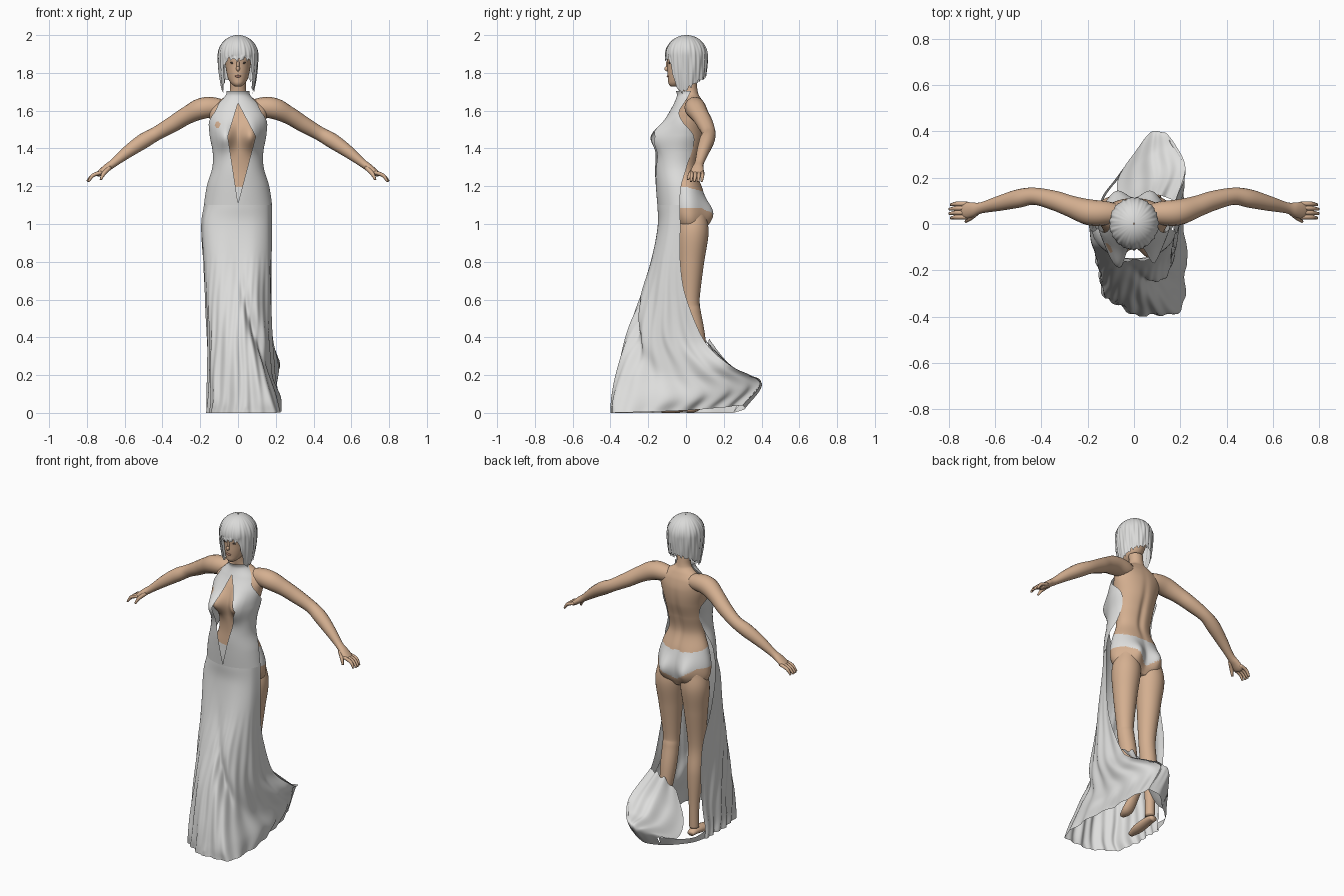
import bpy, bmesh
from math import sin, cos, pi, exp, asin, radians
from mathutils import Vector, Matrix

cube = bpy.data.objects.get("Cube")
if cube:
    bpy.data.objects.remove(cube, do_unlink=True)

def material(name, rgb):
    m = bpy.data.materials.new(name)
    m.use_nodes = True
    m.diffuse_color = (*rgb, 1)
    m.node_tree.nodes["Principled BSDF"].inputs["Base Color"].default_value = (*rgb, 1)
    return m

SKIN = material("skin", (0.66, 0.43, 0.28))
FABRIC = material("white fabric", (0.73, 0.73, 0.72))
HAIR = material("silver hair", (0.7, 0.7, 0.69))
LIPS = material("lip brown", (0.48, 0.24, 0.17))
EYES = material("dark eyes", (0.08, 0.06, 0.05))

def at(keys, t):
    """Smooth interpolation of rows whose first entry is the parameter."""
    n = len(keys) - 1
    t = min(max(t, keys[0][0]), keys[n][0])
    i = max(j for j in range(n) if keys[j][0] <= t)
    a, b = keys[i], keys[i + 1]
    before, after = keys[max(i - 1, 0)], keys[min(i + 2, n)]
    h = b[0] - a[0]
    s = (t - a[0]) / h
    out = []
    for p, q, u, v in zip(a[1:], b[1:], before[1:], after[1:]):
        m0 = (q - u) / (b[0] - before[0]) * h
        m1 = (v - p) / (after[0] - a[0]) * h
        out.append(p + s * m0 + s * s * (3 * (q - p) - 2 * m0 - m1) + s ** 3 * (2 * (p - q) + m0 + m1))
    return out

def indexed(points):
    return [(i, *p) for i, p in enumerate(points)]

def span(a, b, n):
    return [a + (b - a) * i / n for i in range(n + 1)]

def finish(name, bm, mats, pick=None):
    bmesh.ops.recalc_face_normals(bm, faces=bm.faces)
    for f in bm.faces:
        f.smooth = True
        f.material_index = pick(f.calc_center_median()) if pick else 0
    mesh = bpy.data.meshes.new(name)
    bm.to_mesh(mesh)
    bm.free()
    for m in mats:
        mesh.materials.append(m)
    bpy.context.collection.objects.link(bpy.data.objects.new(name, mesh))

def loft(name, rows, mats, closed=True, pick=None, caps=True):
    bm = bmesh.new()
    grid = [[bm.verts.new(p) for p in row] for row in rows]
    n = len(grid[0])
    for lo, hi in zip(grid, grid[1:]):
        for j in range(n if closed else n - 1):
            k = (j + 1) % n
            bm.faces.new((lo[j], lo[k], hi[k], hi[j]))
    if closed and caps:
        bm.faces.new(grid[0])
        bm.faces.new(grid[-1])
    finish(name, bm, mats, pick)

def tube(name, points, axis, mats, pick=None, sides=16, steps=6):
    """Limb through (x, y, z, radius, flatness) points."""
    keys, rows = indexed(points), []
    for t in span(0, len(keys) - 1, (len(keys) - 1) * steps):
        x, y, z, r, flat = at(keys, t)
        run = Vector(at(keys, t + .05)[:3]) - Vector(at(keys, t - .05)[:3])
        side = run.cross(Vector(axis)).normalized()
        wide = side.cross(run).normalized()
        rows.append([Vector((x, y, z)) + wide * r * cos(a) + side * r * flat * sin(a)
                     for a in span(0, 2 * pi, sides)[:-1]])
    loft(name, rows, mats, True, pick)

def sheet(name, net, nt, nu, tweak):
    """Cloth through a small net of points, with a tweak for folds."""
    columns, rows = [indexed(c) for c in zip(*net)], []
    for t in span(0, len(net) - 1, nt):
        keys = indexed([at(c, t) for c in columns])
        rows.append([tweak(t, u, *at(keys, u)) for u in span(0, len(columns) - 1, nu)])
    loft(name, rows, [FABRIC], False)

def ball(name, centre, size, mat):
    bm = bmesh.new()
    bmesh.ops.create_uvsphere(bm, u_segments=24, v_segments=16, radius=1,
                              matrix=Matrix.Translation(centre) @ Matrix.Diagonal((*size, 1)))
    finish(name, bm, [mat])

def section(table, z, th, bust=0):
    """Point on a body ring, th = 0 facing front; table holds width, front, back."""
    a, front, back = at(table, z)
    x, c = a * sin(th), cos(th)
    y = (front + back) / 2 - (back - front) / 2 * c
    if c > 0:
        y -= bust * min(1, 1.5 * c) * exp(-((abs(x) - .072) / .05) ** 2 - ((z - 1.465) / .07) ** 2)
    elif bust:
        y -= .012 * exp(-(x / .02) ** 2 - ((z - 1.35) / .17) ** 2)
        y += .045 * min(1, -2 * c) * exp(-((abs(x) - .075) / .05) ** 2 - ((z - 1.05) / .08) ** 2)
    return x, y, z

def underwear(c):
    low = 1.085 - .7 * max(0, .13 - abs(c.x))
    return 1 if low < c.z < 1.195 - .25 * max(0, c.y) else 0

# Torso, neck and hips
TORSO = [(.95, .1, -.03, .08), (1.0, .162, -.06, .1), (1.08, .173, -.085, .108), (1.18, .15, -.085, .09),
         (1.28, .113, -.08, .062), (1.38, .118, -.085, .08), (1.47, .13, -.09, .105), (1.56, .15, -.07, .112),
         (1.62, .15, -.035, .1), (1.66, .09, -.01, .082), (1.69, .048, -.015, .065), (1.76, .042, -.025, .055)]
loft("torso", [[section(TORSO, z, th, .07) for th in span(0, 2 * pi, 96)[:-1]]
               for z in span(.95, 1.76, 162)], [SKIN, FABRIC], True, underwear)

# Head and face
HEAD = [(1.727, .015, -.078, -.04), (1.74, .033, -.092, 0), (1.765, .05, -.095, .04), (1.8, .06, -.098, .065),
        (1.84, .067, -.098, .08), (1.9, .075, -.098, .09), (1.96, .055, -.06, .065), (1.98, .02, -.03, .03)]
loft("head", [[section(HEAD, z, th) for th in span(0, 2 * pi, 36)[:-1]] for z in span(1.727, 1.98, 30)], [SKIN])
ball("nose", (0, -.1, 1.822), (.01, .015, .014), SKIN)
ball("nose_bridge", (0, -.096, 1.845), (.008, .01, .026), SKIN)
ball("lips", (0, -.096, 1.782), (.017, .006, .006), LIPS)

# Bob hair with a fringe and uneven strand ridges
HEM = [(0, 1.868), (38, 1.858), (56, 1.73), (78, 1.7), (105, 1.73), (135, 1.76), (180, 1.785)]
def lock(f, th):
    hem = at(HEM, abs(th) * 180 / pi)[0] + .006 * sin(th * 23) + .005 * sin(th * 37)
    if f < .5:
        r, z = sin(f * pi), 1.895 + .105 * cos(f * pi)
    else:
        z = 1.895 + (hem - 1.895) * (f - .5) * 2
        r = 1 - .2 * ((1.895 - z) / .19) ** 2
    strand = .016 * sin(th * 19 + 4 * f) + .014 * sin(th * 31 - 6 * f) + .008 * sin(th * 7 + 9 * f)
    r *= 1 + strand * min(1, 2 * f)
    return .106 * r * sin(th), .002 - .112 * r * cos(th), z
loft("bob_hair", [[lock(f, th) for th in span(-pi, pi, 160)[:-1]] for f in span(.01, 1, 40)],
     [HAIR], True, None, False)

# Arms, hands and eyes, mirrored
ARM = [(.03, .045, 1.6, .03, 1), (.11, .047, 1.617, .05, 1), (.19, .05, 1.612, .056, 1),
       (.27, .075, 1.575, .047, 1), (.34, .1, 1.532, .043, 1), (.43, .12, 1.48, .037, 1),
       (.5, .11, 1.44, .04, 1), (.58, .09, 1.385, .033, 1), (.66, .07, 1.322, .024, .9),
       (.7, .062, 1.294, .032, .6), (.73, .058, 1.27, .035, .45), (.745, .055, 1.26, .022, .5)]
THUMB = [(.68, .05, 1.3, .014, 1), (.71, .024, 1.268, .011, 1), (.727, .01, 1.235, .006, 1)]
for s, tag in ((1, "left"), (-1, "right")):
    def limb(part, points, *detail):
        tube(f"{tag}_{part}", [(s * p[0], *p[1:]) for p in points], (0, 1, 0), [SKIN], None, *detail)
    limb("arm", ARM)
    limb("thumb", THUMB, 8, 4)
    for i in range(4):
        y, reach = .03 + .019 * i, .802 - .007 * abs(i - 1.5)
        limb(f"finger_{i + 1}", [(.72, y, 1.274, .01, 1), (.767, y, 1.258, .01, 1),
                                 (reach, y - .004, 1.225, .006, 1)], 8, 4)
    ball(tag + "_eye", (s * .03, -.087, 1.853), (.012, .005, .005), EYES)

# Legs and feet
LEFT = [(.08, .04, 1.05, .07), (.088, .035, .95, .084), (.088, .026, .8, .07), (.085, .022, .6, .05),
        (.085, .03, .53, .049), (.085, .055, .4, .047), (.09, .09, .2, .031), (.09, .11, .11, .027)]
RIGHT = [(-.08, .04, 1.05, .07), (-.088, .035, .95, .084), (-.088, .026, .8, .07), (-.085, .015, .57, .05),
         (-.085, .03, .4, .047), (-.085, .04, .2, .031), (-.085, .04, .06, .028)]
LEFT_FOOT = [(.09, .14, .11, .022), (.09, .105, .085, .03), (.09, .05, .03, .034), (.09, 0, .014, .016)]
RIGHT_FOOT = [(-.085, .075, .03, .022), (-.085, .035, .035, .03), (-.085, -.06, .024, .034), (-.085, -.13, .013, .018)]
for tag, leg, foot in (("left", LEFT, LEFT_FOOT), ("right", RIGHT, RIGHT_FOOT)):
    tube(tag + "_leg", [(*p, 1) for p in leg], (1, 0, 0), [SKIN, FABRIC], underwear, 48, 16)
    tube(tag + "_foot", [(*p, .7) for p in foot], (1, 0, 0), [SKIN])

# Halter bodice: two panels around a long open keyhole, a small gap in the right one
BODICE = [(1.05, .188, -.147, .11), (1.2, .165, -.16, .1), (1.3, .136, -.166, .08), (1.38, .134, -.158, .09),
          (1.47, .15, -.132, .107), (1.56, .152, -.105, .11), (1.63, .115, -.068, .1), (1.68, .066, -.048, .075),
          (1.71, .06, -.056, .07)]
SIDE = [(1.05, 83), (1.2, 92), (1.3, 112), (1.4, 122), (1.47, 116), (1.54, 82), (1.6, 62), (1.65, 75), (1.71, 110)]
WAIST = 1.1
def gap_patch(c):
    return 1 if ((c.x + .108) / .014) ** 2 + ((c.z - 1.525) / .018) ** 2 < 1 else 0
for s, tag, wide in ((1, "left", .095), (-1, "right", .055)):
    rows = []
    for z in span(WAIST, 1.705, 120):
        gap = wide * max(0, min((z - 1.11) / .36, (1.64 - z) / .18, 1))
        inner, outer = asin(min(.95, gap / at(BODICE, z)[0])), radians(at(SIDE, z)[0])
        rows.append([section(BODICE, z, s * th, .066 if abs(th) < 1.5 else 0) for th in span(inner, outer, 48)])
    loft(tag + "_bodice_panel", rows, [FABRIC, SKIN], False, gap_patch)

# Skirt rows run from the right back edge round the front to the swept left edge
edge = radians(at(SIDE, WAIST)[0])
SKIRT = [
    (WAIST, 0, [section(BODICE, WAIST, th)[:2] for th in span(-edge, edge, 6)]),
    (.99, 0, [(-.195, -.01), (-.175, -.097), (-.098, -.139), (0, -.15), (.09, -.139), (.155, -.097), (.18, -.03)]),
    (.8, 0, [(-.184, .02), (-.175, -.11), (-.11, -.172), (0, -.185), (.09, -.18), (.16, -.12), (.178, -.03)]),
    (.6, .01, [(-.163, .07), (-.17, -.12), (-.12, -.215), (0, -.25), (.09, -.24), (.165, -.13), (.175, 0)]),
    (.4, -.02, [(-.15, .07), (-.158, -.13), (-.12, -.26), (0, -.318), (.11, -.28), (.175, -.12), (.18, .1)]),
    (.2, .05, [(-.15, .05), (-.155, -.12), (-.125, -.29), (.02, -.365), (.15, -.32), (.195, -.02), (.225, .24)]),
    (.07, .09, [(-.155, .03), (-.157, -.13), (-.12, -.31), (.03, -.385), (.19, -.34), (.215, .08), (.13, .395)]),
    (0, .04, [(-.155, .03), (-.16, -.12), (-.13, -.3), (.03, -.395), (.215, -.34), (.2, .02), (.14, .3)])]
def skirt_fold(t, u, x, y, z):
    fold = max(0, .85 - z) * (.008 * sin(u * 7 + z * 6) + .008 * sin(u * 17 - z * 9))
    fold -= .04 * exp(-((u - 5 + 2.6 * z) / .3) ** 2 - ((z - .42) / .25) ** 2)
    d = Vector((x, y + .05)).normalized() * fold
    return x + d.x, max(-.4, y + d.y), max(0, z)
sheet("skirt", [[(x, y, z + lift * max(0, (c - 3.5) / 2.5) ** 2) for c, (x, y) in enumerate(row)]
                for z, lift, row in SKIRT], 90, 140, skirt_fold)

# Train: fabric falling over the left calf, sweeping back and tucking under
TRAIN = [[(.18, .1, .38), (.09, .125, .37), (.01, .08, .28)], [(.222, .24, .25), (.09, .2, .25), (-.06, .11, .12)],
         [(.18, .34, .2), (.06, .29, .17), (-.07, .19, .04)], [(.13, .395, .16), (.07, .395, .14), (-.01, .29, .07)],
         [(.14, .3, .04), (.07, .31, .02), (0, .25, 0)]]
def train_fold(t, u, x, y, z):
    return x, y, max(0, z + .014 * (1 - t / 4) * sin(u * pi / 2) * sin(u * 11 + t * 2))
sheet("train", TRAIN, 48, 36, train_fold)

# Low hem trailing behind the right foot
HEM_STRIP = [[(0, .25, 0), (-.07, .19, 0), (-.13, .11, 0), (-.155, .02, 0)],
             [(-.01, .29, .07), (-.08, .195, .04), (-.138, .115, .035), (-.158, .02, .05)]]
sheet("trailing_hem", HEM_STRIP, 4, 30, lambda t, u, x, y, z: (x, y, z))
